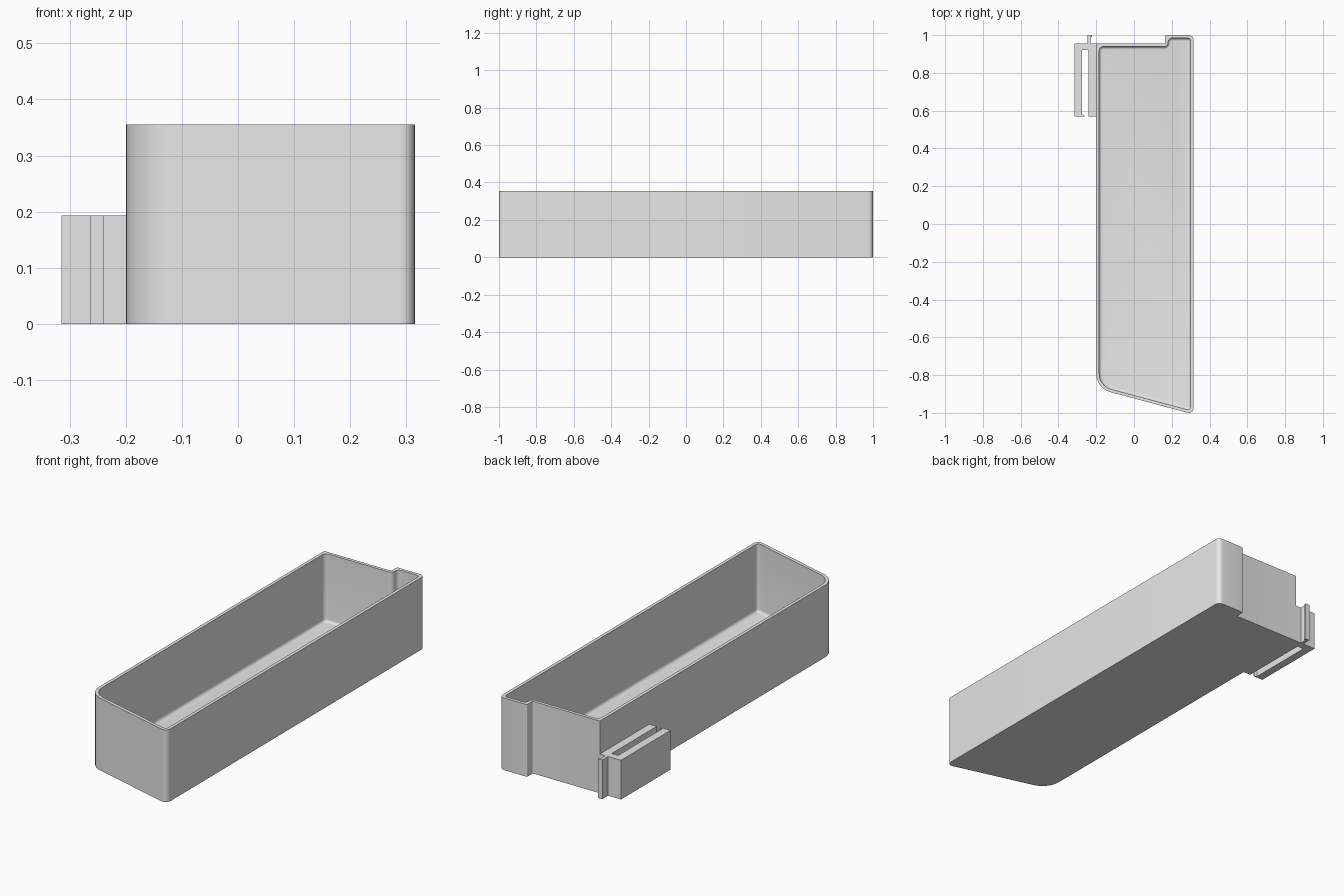
import bpy, bmesh, math
from mathutils import Vector

cube = bpy.data.objects.get("Cube")
if cube:
    bpy.data.objects.remove(cube)

grey = bpy.data.materials.new("plain_grey")
grey.use_nodes = True
grey.diffuse_color = (0.8, 0.8, 0.8, 1)
grey.node_tree.nodes["Principled BSDF"].inputs["Base Color"].default_value = (0.8, 0.8, 0.8, 1)

HEIGHT, WALL, FLOOR, FILLET = 0.355, 0.016, 0.02, 0.015
STEPS = 8

# Tray plan, counter-clockwise: x, y, outer radius, inner radius
CORNERS = [
    (-0.20, -0.87, 0.10, 0.085),
    (0.315, -1.0076, 0.025, 0.016),
    (0.315, 1.0, 0.025, 0.016),
    (0.165, 1.0, 0.005, 0.02),
    (0.165, 0.955, 0.005, 0.02),
    (-0.20, 0.955, 0.0, 0.022),
]


def ring(inset, z, inner):
    """Rounded plan outline moved inward by inset, at height z."""
    points = []
    count = len(CORNERS)
    for i, corner in enumerate(CORNERS):
        p = Vector(corner[:2])
        d_in = (p - Vector(CORNERS[i - 1][:2])).normalized()
        d_out = (Vector(CORNERS[(i + 1) % count][:2]) - p).normalized()
        n_in, n_out = Vector((-d_in.y, d_in.x)), Vector((-d_out.y, d_out.x))
        turn = math.atan2(d_in.x * d_out.y - d_in.y * d_out.x, d_in.dot(d_out))
        side = 1 if turn > 0 else -1
        miter = (n_in + n_out) / (1 + n_in.dot(n_out))
        radius = corner[3] - side * (inset - WALL) if inner else corner[2]
        radius = max(radius, 0.001 if inner else 0)
        # Arc centre lies on the mitre, on the inside of the turn
        centre = p + miter * (inset + side * radius)
        start = math.atan2(-n_in.y * side, -n_in.x * side)
        for k in range(STEPS + 1):
            a = start + turn * k / STEPS
            points.append((centre.x + radius * math.cos(a),
                           centre.y + radius * math.sin(a), z))
    return points


def finish(name, bm):
    bmesh.ops.remove_doubles(bm, verts=bm.verts, dist=0.00001)
    bmesh.ops.recalc_face_normals(bm, faces=bm.faces)
    mesh = bpy.data.meshes.new(name)
    bm.to_mesh(mesh)
    bm.free()
    obj = bpy.data.objects.new(name, mesh)
    bpy.context.collection.objects.link(obj)
    mesh.materials.append(grey)
    bpy.ops.object.select_all(action='DESELECT')
    obj.select_set(True)
    bpy.context.view_layer.objects.active = obj
    bpy.ops.object.shade_smooth_by_angle(angle=math.radians(30))


def loft(name, rings):
    bm = bmesh.new()
    loops = [[bm.verts.new(p) for p in r] for r in rings]
    for low, high in zip(loops, loops[1:]):
        for i in range(len(low)):
            j = (i + 1) % len(low)
            bm.faces.new((low[i], low[j], high[j], high[i]))
    bm.faces.new(loops[0][::-1])
    bm.faces.new(loops[-1])
    finish(name, bm)


# Open tray: outside wall, rim, inside wall and floor fillet
rings = [ring(0, 0, False), ring(0, HEIGHT, False), ring(WALL, HEIGHT, True)]
for k in range(6):
    a = math.radians(90) * k / 5
    rings.append(ring(WALL + FILLET * (1 - math.cos(a)),
                      FLOOR + FILLET * (1 - math.sin(a)), True))
loft("tray", rings)

# Side clip: two arms around a slot, with a small hooked tab at the back
clip = [
    (-0.20, 0.57), (-0.20, 0.955), (-0.23, 0.955), (-0.23, 0.99),
    (-0.222, 0.99), (-0.222, 1.0), (-0.245, 1.0), (-0.245, 0.955),
    (-0.315, 0.955), (-0.315, 0.57), (-0.262, 0.57), (-0.262, 0.575),
    (-0.275, 0.58), (-0.275, 0.92), (-0.24, 0.92), (-0.24, 0.57),
]
loft("side_clip", [[(x, y, z) for x, y in clip] for z in (0, 0.193)])
